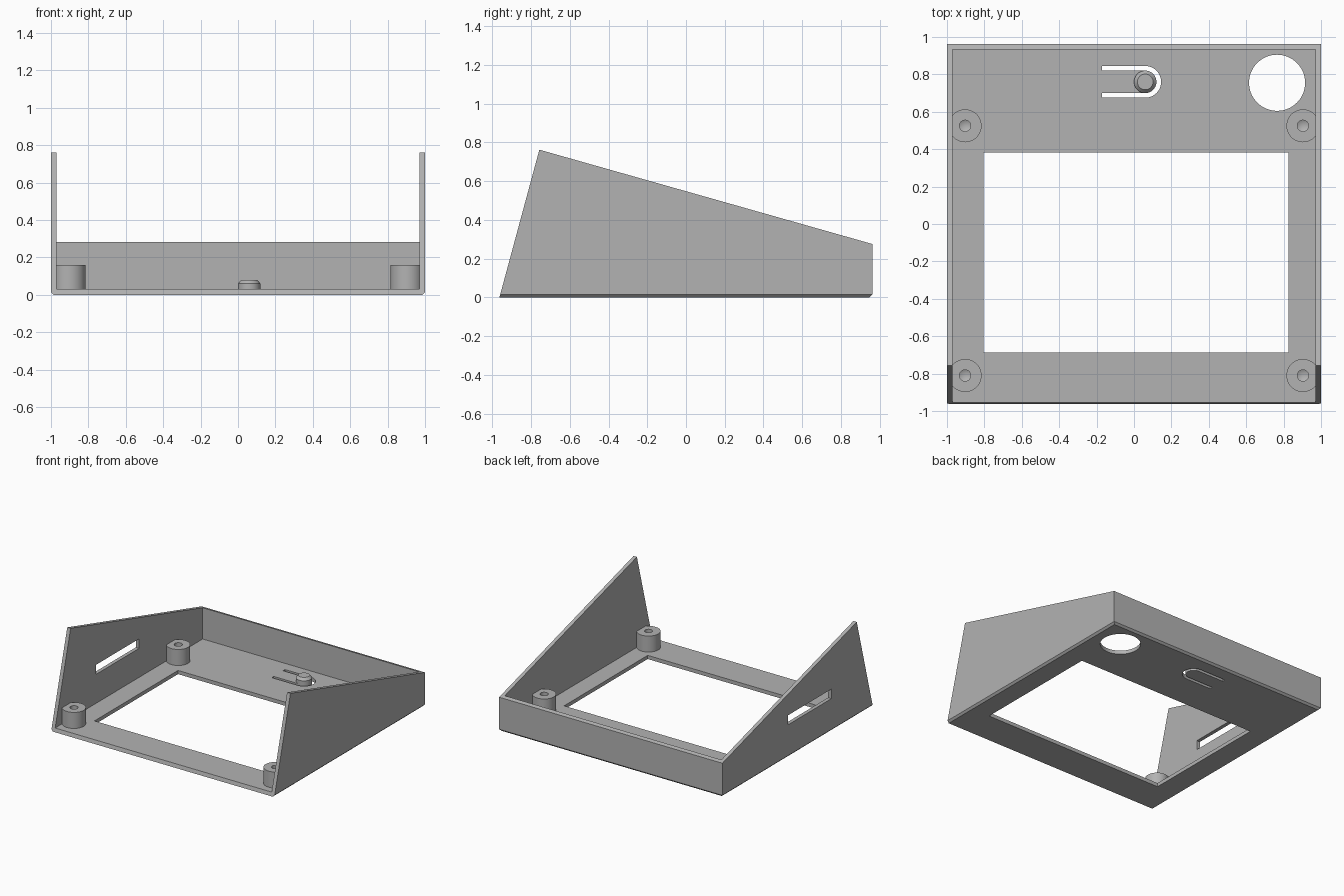
import bpy, bmesh, math

if "Cube" in bpy.data.objects:
    bpy.data.objects.remove(bpy.data.objects["Cube"])

gray = bpy.data.materials.new("plain gray")
gray.diffuse_color = (0.45, 0.45, 0.45, 1)
gray.use_nodes = True
gray.node_tree.nodes["Principled BSDF"].inputs["Base Color"].default_value = gray.diffuse_color


def finish(name, bm, cutter=False):
    bmesh.ops.recalc_face_normals(bm, faces=bm.faces[:])
    me = bpy.data.meshes.new(name)
    bm.to_mesh(me)
    bm.free()
    me.materials.append(gray)
    ob = bpy.data.objects.new(name, me)
    bpy.context.collection.objects.link(ob)
    ob.hide_render = cutter
    return ob


def prism(name, pts, vec, cutter=False):
    """Extrude a closed outline along a vector."""
    bm = bmesh.new()
    face = bm.faces.new([bm.verts.new(p) for p in pts])
    new = bmesh.ops.extrude_face_region(bm, geom=[face])["geom"]
    bmesh.ops.translate(bm, vec=vec, verts=[v for v in new if isinstance(v, bmesh.types.BMVert)])
    return finish(name, bm, cutter)


def box(name, x0, x1, y0, y1, z0, z1):
    pts = [(x0, y0, z0), (x1, y0, z0), (x1, y1, z0), (x0, y1, z0)]
    return prism(name, pts, (0, 0, z1 - z0), True)


def lathe(name, profile, x, y, n=48):
    """Turn an (r, z) profile around the vertical axis at x, y."""
    bm = bmesh.new()
    vs = [bm.verts.new((r, 0, z)) for r, z in profile]
    es = [bm.edges.new(p) for p in zip(vs, vs[1:])]
    bmesh.ops.spin(bm, geom=vs + es, cent=(0, 0, 0), axis=(0, 0, 1),
                   angle=2 * math.pi, steps=n, use_duplicate=False)
    bmesh.ops.remove_doubles(bm, verts=bm.verts[:], dist=1e-5)
    bmesh.ops.translate(bm, vec=(x, y, 0), verts=bm.verts[:])
    ob = finish(name, bm)
    bpy.ops.object.select_all(action='DESELECT')
    bpy.context.view_layer.objects.active = ob
    ob.select_set(True)
    bpy.ops.object.shade_smooth_by_angle(angle=math.radians(30))
    return ob


# Sloped case body
side = [(-1, -0.963, 0), (-1, 0.963, 0), (-1, 0.963, 0.275), (-1, -0.757, 0.762)]
case = prism("case", side, (2, 0, 0))

# Small chamfer along the bottom side and back edges
bm = bmesh.new()
bm.from_mesh(case.data)
low = [e for e in bm.edges if all(v.co.z < 0.001 for v in e.verts)
       and not all(v.co.y < -0.9 for v in e.verts)]
bmesh.ops.bevel(bm, geom=low, offset=0.015, segments=1, affect='EDGES')
bm.to_mesh(case.data)
bm.free()

# U-shaped slot around the spring tongue
cx, cy = 0.06, 0.76


def arc(r, a0, a1, n=24):
    return [(cx + r * math.cos(a0 + (a1 - a0) * i / n),
             cy + r * math.sin(a0 + (a1 - a0) * i / n), -0.1) for i in range(n + 1)]


q = math.pi / 2
u = [(-0.17, cy - 0.085, -0.1)] + arc(0.085, -q, q) + [(-0.17, cy + 0.085, -0.1)]
u += [(-0.17, cy + 0.06, -0.1)] + arc(0.06, q, -q) + [(-0.17, cy - 0.06, -0.1)]
hole = [(0.765 + 0.15 * math.cos(i * math.pi / 32),
         0.755 + 0.15 * math.sin(i * math.pi / 32), -0.1) for i in range(64)]

# Cavity, screen window, side slot, round hole and tongue slot
cutters = [
    box("cavity_cutter", -0.97, 0.97, -2, 0.933, 0.03, 2),
    box("window_cutter", -0.805, 0.825, -0.688, 0.382, -0.1, 0.1),
    box("side_slot_cutter", -1.1, -0.9, -0.432, 0.12, 0.265, 0.342),
    prism("round_hole_cutter", hole, (0, 0, 0.2), True),
    prism("tongue_slot_cutter", u, (0, 0, 0.2), True),
]
for c in cutters:
    m = case.modifiers.new(c.name, 'BOOLEAN')
    m.operation = 'DIFFERENCE'
    m.solver = 'EXACT'
    m.object = c
bpy.context.view_layer.objects.active = case
case.select_set(True)
for c in cutters:
    bpy.ops.object.modifier_apply(modifier=c.name)
for c in cutters:
    bpy.data.objects.remove(c)
bpy.ops.object.select_all(action='DESELECT')
case.select_set(True)
bpy.ops.object.shade_smooth_by_angle(angle=math.radians(15))

# Screw posts with blind holes
post = [(0, 0.02), (0.088, 0.02), (0.088, 0.16), (0.03, 0.16), (0.03, 0.06), (0, 0.045)]
for x in (-0.903, 0.903):
    for y in (-0.81, 0.525):
        lathe("screw_post", post, x, y)

# Push button on the tongue tip
lathe("push_button", [(0, 0.02), (0.06, 0.02), (0.06, 0.06), (0.042, 0.08), (0, 0.08)], cx, cy)
